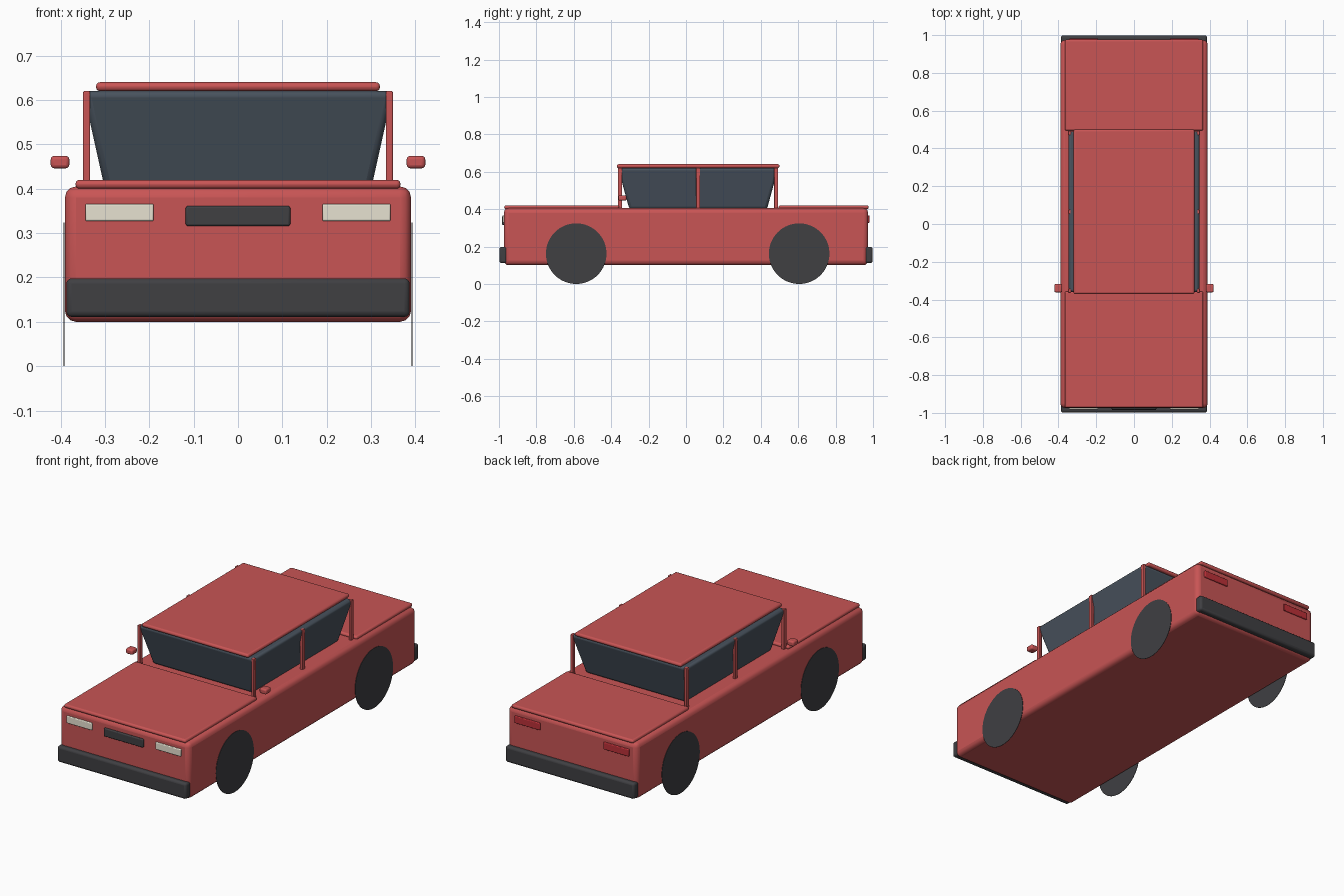
import bpy, math

if "Cube" in bpy.data.objects:
    bpy.data.objects.remove(bpy.data.objects["Cube"])


def material(name, rgb):
    m = bpy.data.materials.new(name)
    m.diffuse_color = (*rgb, 1)
    m.use_nodes = True
    m.node_tree.nodes["Principled BSDF"].inputs["Base Color"].default_value = m.diffuse_color
    return m


red = material("red_paint", (0.58, 0.09, 0.09))
dark = material("dark_trim", (0.05, 0.05, 0.055))
glass = material("tinted_glass", (0.065, 0.085, 0.11))
cream = material("headlight_lens", (0.80, 0.76, 0.64))
tail = material("taillight_lens", (0.50, 0.03, 0.04))


def box(name, x, y, z, mat, bevel=0.0, base_scale=1.0):
    """Bevelled box from (min, max) ranges; base_scale shrinks the bottom face."""
    bpy.ops.mesh.primitive_cube_add(size=1)
    ob = bpy.context.object
    ob.name = name
    c = [(r[0] + r[1]) / 2 for r in (x, y, z)]
    s = [r[1] - r[0] for r in (x, y, z)]
    for v in ob.data.vertices:
        k = base_scale if v.co.z < 0 else 1.0
        v.co = (v.co.x * s[0] * k, v.co.y * s[1] * k, v.co.z * s[2])
    ob.location = c
    ob.data.materials.append(mat)
    bpy.ops.object.shade_smooth_by_angle(angle=math.radians(35))
    if bevel:
        b = ob.modifiers.new("rounded_edges", 'BEVEL')
        b.width = bevel
        b.segments = 3
    return ob


# Main shell with hood and trunk panels
box("body", (-0.39, 0.39), (-0.974, 0.974), (0.10, 0.405), red, 0.025)
box("hood", (-0.366, 0.366), (-0.972, -0.357), (0.40, 0.42), red, 0.009)
box("trunk_lid", (-0.366, 0.366), (0.495, 0.976), (0.40, 0.42), red, 0.009)

# Cabin: glass block narrowing downward, roof panel
box("cabin_glass", (-0.349, 0.349), (-0.363, 0.493), (0.40, 0.62), glass, 0.015, 0.86)
box("roof", (-0.32, 0.32), (-0.37, 0.50), (0.62, 0.64), red, 0.009)

# Bumpers and grille
box("front_bumper", (-0.387, 0.387), (-0.998, -0.955), (0.111, 0.198), dark, 0.012)
box("rear_bumper", (-0.387, 0.387), (0.955, 0.998), (0.111, 0.198), dark, 0.012)
box("grille", (-0.118, 0.118), (-0.984, -0.964), (0.316, 0.361), dark, 0.005)

# Parts repeated on both sides
for side, s in (("left", 1), ("right", -1)):
    def span(a, b):
        return tuple(sorted((a * s, b * s)))

    box(f"{side}_headlight", span(0.19, 0.344), (-0.982, -0.962), (0.327, 0.366), cream, 0.004)
    box(f"{side}_taillight", span(0.19, 0.344), (0.962, 0.982), (0.327, 0.366), tail, 0.004)
    box(f"{side}_mirror", span(0.38, 0.422), (-0.362, -0.318), (0.446, 0.474), red, 0.008)
    for pos, y in (("front", -0.353), ("middle", 0.065), ("rear", 0.482)):
        box(f"{side}_{pos}_pillar", span(0.333, 0.349), (y - 0.011, y + 0.011),
            (0.40, 0.62), red, 0.003)
    # Wheels are thin flat discs against the body sides
    for pos, y in (("front", -0.587), ("rear", 0.605)):
        bpy.ops.mesh.primitive_cylinder_add(vertices=64, radius=0.162, depth=0.002,
                                            location=(0.392 * s, y, 0.162),
                                            rotation=(0, math.pi / 2, 0))
        wheel = bpy.context.object
        wheel.name = f"{side}_{pos}_wheel"
        wheel.data.materials.append(dark)
        bpy.ops.object.shade_smooth_by_angle(angle=math.radians(35))
